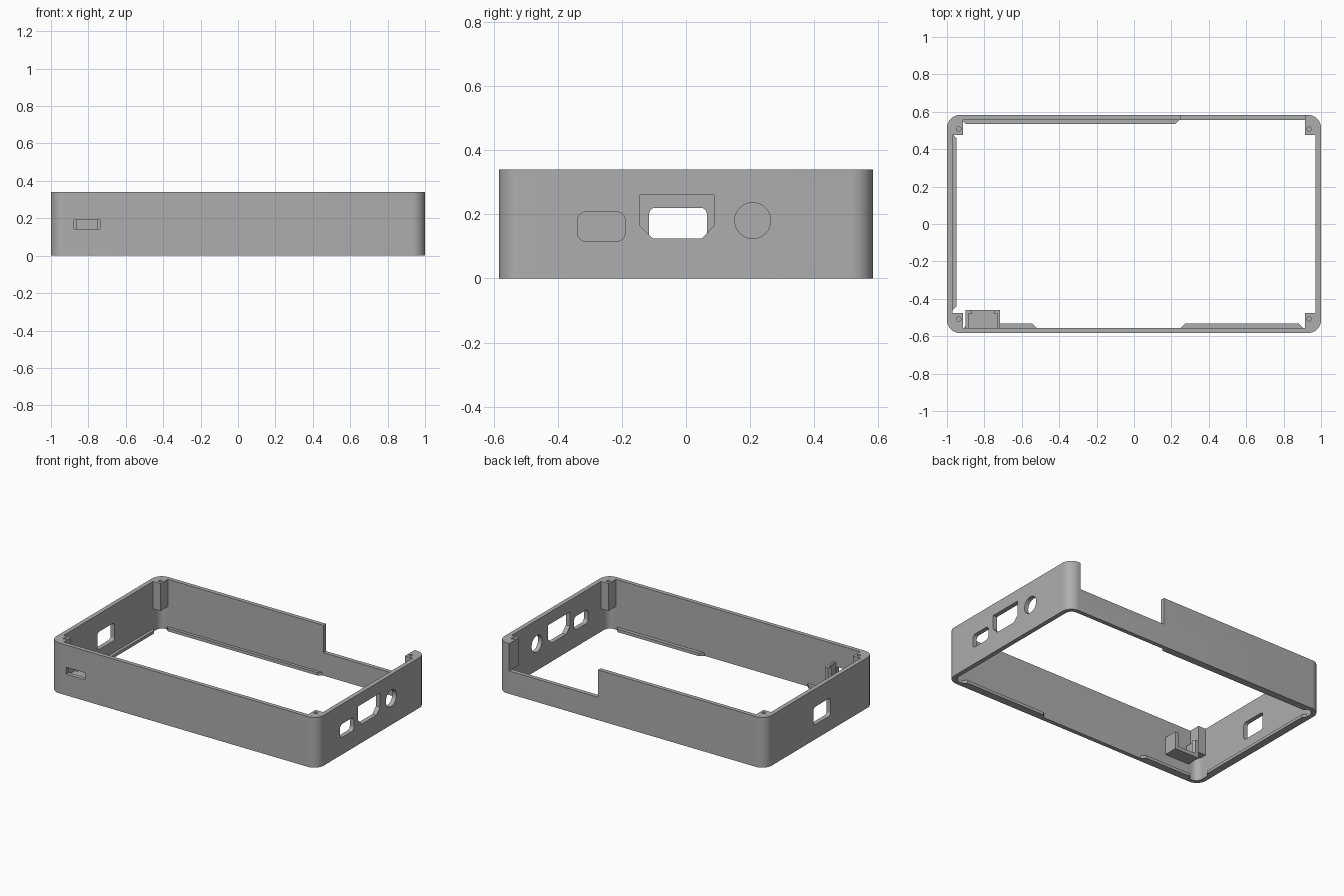
import bpy, bmesh
from math import cos, sin, pi, radians
from mathutils import Vector

cube = bpy.data.objects.get("Cube")
if cube:
    bpy.data.objects.remove(cube, do_unlink=True)

grey = bpy.data.materials.new("plastic_grey")
grey.use_nodes = True
COLOUR = (0.42, 0.42, 0.42, 1)
grey.diffuse_color = COLOUR
grey.node_tree.nodes["Principled BSDF"].inputs["Base Color"].default_value = COLOUR

HX, HY, H = 1.0, 0.583, 0.34       # half length, half depth, height
IX, IY = 0.97, 0.555               # inside faces of the walls
PX, PY = 0.914, 0.477              # inside faces of the corner posts
STEP = 0.155                       # underside of posts and foot of the back opening


def rounded(x0, x1, y0, y1, r, steps=10):
    """Outline of a rectangle with round corners."""
    pts = []
    centres = [(x1 - r, y1 - r), (x0 + r, y1 - r), (x0 + r, y0 + r), (x1 - r, y0 + r)]
    for k, (cx, cy) in enumerate(centres):
        for i in range(steps + 1):
            a = (k + i / steps) * pi / 2
            pts.append((cx + r * cos(a), cy + r * sin(a)))
    return pts


def circle(cx, cy, r, n=32):
    return [(cx + r * cos(2 * pi * i / n), cy + r * sin(2 * pi * i / n)) for i in range(n)]


def prism(name, outline, lo, hi, axis="z"):
    """Extrude an outline along z, or a (y, z) outline along x."""
    place = (lambda a, b, c: (a, b, c)) if axis == "z" else (lambda a, b, c: (c, a, b))
    bm = bmesh.new()
    face = bm.faces.new([bm.verts.new(place(a, b, lo)) for a, b in outline])
    new = bmesh.ops.extrude_face_region(bm, geom=[face])["geom"]
    bmesh.ops.translate(bm, verts=[v for v in new if isinstance(v, bmesh.types.BMVert)],
                        vec=Vector(place(0, 0, hi - lo)))
    bmesh.ops.recalc_face_normals(bm, faces=bm.faces)
    mesh = bpy.data.meshes.new(name)
    bm.to_mesh(mesh)
    bm.free()
    mesh.materials.append(grey)
    obj = bpy.data.objects.new(name, mesh)
    bpy.context.collection.objects.link(obj)
    return obj


def box(name, x0, x1, y0, y1, z0, z1):
    return prism(name, [(x0, y0), (x1, y0), (x1, y1), (x0, y1)], z0, z1)


def activate(obj):
    bpy.ops.object.select_all(action="DESELECT")
    obj.select_set(True)
    bpy.context.view_layer.objects.active = obj


def cut(obj, cutter):
    cutter.hide_render = True
    mod = obj.modifiers.new("cut", "BOOLEAN")
    mod.operation, mod.solver, mod.object = "DIFFERENCE", "EXACT", cutter
    activate(obj)
    bpy.ops.object.modifier_apply(modifier=mod.name)
    bpy.data.objects.remove(cutter, do_unlink=True)


# Frame: the lower cavity is a rounded rectangle, the upper one leaves corner posts
frame = prism("frame", rounded(-HX, HX, -HY, HY, 0.07), 0, H)
cut(frame, prism("lower_cavity", rounded(-IX, IX, -IY, IY, 0.045), -0.1, STEP))
cross = [(IX, PY), (PX, PY), (PX, IY), (-PX, IY), (-PX, PY), (-IX, PY)]
cross += [(-x, -y) for x, y in cross]
cut(frame, prism("upper_cavity", cross, 0.1, H + 0.1))

# Opening in the back wall
cut(frame, box("back_opening", 0.25, PX, 0.5, 0.7, STEP, H + 0.1))

# Screw holes in the corner posts
for sx in (-1, 1):
    for sy in (-1, 1):
        cut(frame, prism("screw_hole", circle(sx * 0.937, sy * 0.508, 0.012, 16), 0.2, H + 0.1))

# Ports in the end walls
plug = [(-0.145, 0.26), (-0.145, 0.165), (-0.105, 0.125),
        (0.05, 0.125), (0.088, 0.165), (0.088, 0.26)]
ports = [(rounded(-0.338, -0.19, 0.116, 0.207, 0.025), 1), (plug, 1),
         (circle(0.208, 0.18, 0.056), 1), (rounded(-0.115, 0.065, 0.1, 0.22, 0.02), -1)]
for outline, side in ports:
    lo, hi = sorted((side * 0.93, side * 1.1))
    cut(frame, prism("port", outline, lo, hi, "x"))

# Switch slot in the front wall
cut(frame, box("switch_slot", -0.877, -0.738, -0.7, -0.5, 0.143, 0.19))
activate(frame)
bpy.ops.object.shade_smooth_by_angle(angle=radians(30))


# Thin retaining lips along the foot of the walls, with bevelled ends
def lip(name, start, end, wall, inward, along_x=True):
    top = wall + inward
    c = abs(inward)
    pts = [(start, wall), (end, wall), (end - c, top), (start + c, top)]
    if not along_x:
        pts = [(b, a) for a, b in pts]
    prism(name, pts, 0, 0.02)


lip("back_lip", -0.92, 0.24, IY, -0.02)
lip("front_lip_right", -0.91, -0.52, -IY, 0.024)
lip("front_lip_left", 0.25, 0.905, -IY, 0.024)
lip("right_lip", -0.46, 0.48, -IX, 0.02, along_x=False)

# Switch holder behind the slot: tray, two side walls and hooked clips
X0, X1, Y1 = -0.9, -0.716, -0.46
box("switch_tray", X0, X1, -IY, Y1, 0.1, 0.125)
for side, edge, d in (("right", X0, 1), ("left", X1, -1)):
    wall = [(edge, -IY), (edge, Y1), (edge + d * 0.025, Y1),
            (edge + d * 0.037, Y1 - 0.018), (edge + d * 0.016, Y1 - 0.018),
            (edge + d * 0.016, -IY)]
    prism("switch_clip_" + side, wall, 0.125, 0.22)
